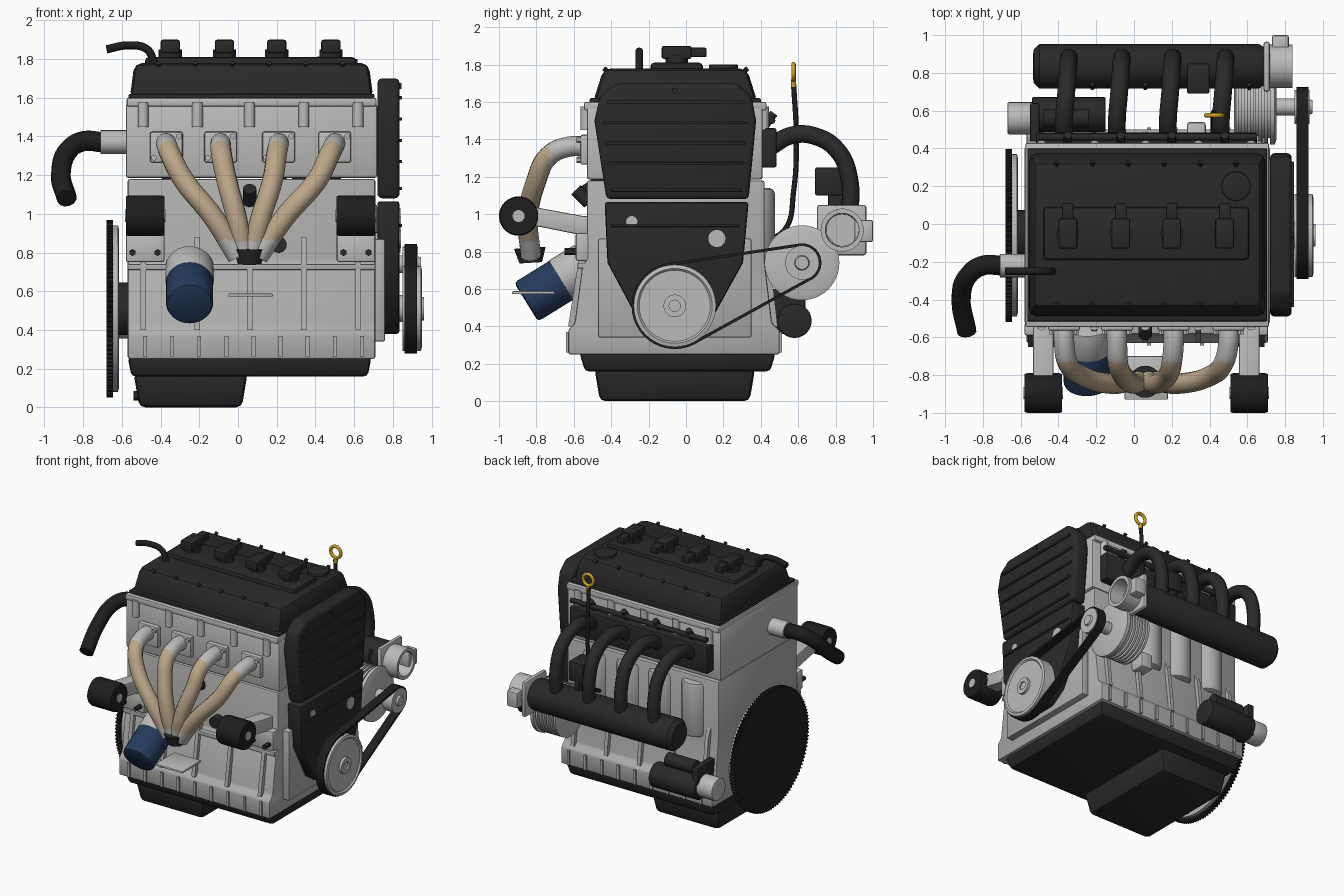
import bpy, bmesh, math
from math import sin, cos, pi
from mathutils import Vector, Matrix

if "Cube" in bpy.data.objects:
    bpy.data.objects.remove(bpy.data.objects["Cube"])

def material(name, r, g, b):
    m = bpy.data.materials.new(name)
    m.diffuse_color = (r, g, b, 1)
    m.use_nodes = True
    m.node_tree.nodes["Principled BSDF"].inputs["Base Color"].default_value = m.diffuse_color
    return m

IRON = material("cast_iron_grey", .43, .43, .42)
SILVER = material("aluminium", .50, .50, .49)
DARK = material("charcoal_plastic", .022, .022, .023)
BLACK = material("black_rubber", .013, .013, .013)
TAN = material("heat_tinted_steel", .50, .38, .25)
BLUE = material("filter_blue", .018, .045, .11)
GOLD = material("handle_yellow", .60, .35, .015)

def finish(name, bm, mat, bevel=0, seg=2):
    bmesh.ops.recalc_face_normals(bm, faces=bm.faces)
    if bevel:
        edges = [e for e in bm.edges if len(e.link_faces) == 2 and e.calc_face_angle() > .5]
        bmesh.ops.bevel(bm, geom=edges, offset=bevel, segments=seg, profile=.5, affect='EDGES', clamp_overlap=True)
    me = bpy.data.meshes.new(name)
    bm.to_mesh(me)
    bm.free()
    me.materials.append(mat)
    ob = bpy.data.objects.new(name, me)
    bpy.context.collection.objects.link(ob)
    return ob

def box(name, x, y, z, mat, bevel=.01, taper=(0, 0), flip=False):
    """Box from ranges; taper shrinks the top (or the bottom if flip)."""
    bm = bmesh.new()
    bmesh.ops.create_cube(bm, size=1)
    for v in bm.verts:
        t = v.co.z < 0 if flip else v.co.z > 0
        sx, sy = (1 if v.co.x > 0 else -1), (1 if v.co.y > 0 else -1)
        v.co = (x[v.co.x > 0] - sx * taper[0] * t, y[v.co.y > 0] - sy * taper[1] * t, z[v.co.z > 0])
    return finish(name, bm, mat, bevel)

def prism(name, pts, x0, x1, mat, bevel=0, seg=2):
    """Outline in (y, z) extruded along x."""
    bm = bmesh.new()
    a, b = ([bm.verts.new((x, p[0], p[1])) for p in pts] for x in (x0, x1))
    bm.faces.new(a)
    bm.faces.new(b)
    for i in range(len(pts)):
        j = (i + 1) % len(pts)
        bm.faces.new((a[i], a[j], b[j], b[i]))
    return finish(name, bm, mat, bevel, seg)

def lathe(name, prof, y, z, mat, n=48):
    """Profile of (x, radius) turned about the x direction at (y, z)."""
    bm = bmesh.new()
    rings = [[bm.verts.new((x, y + r * cos(2 * pi * k / n), z + r * sin(2 * pi * k / n))) for k in range(n)] for x, r in prof]
    for a, b in zip(rings, rings[1:]):
        for k in range(n):
            bm.faces.new((a[k], a[k - 1], b[k - 1], b[k]))
    bm.faces.new(rings[0])
    bm.faces.new(rings[-1])
    return finish(name, bm, mat)

def rod(name, p, q, r, mat, r2=None, n=24, bevel=0):
    p, q = Vector(p), Vector(q)
    bm = bmesh.new()
    rot = (q - p).to_track_quat('Z', 'Y').to_matrix().to_4x4()
    bmesh.ops.create_cone(bm, cap_ends=True, segments=n, radius1=r, radius2=r if r2 is None else r2,
                          depth=(q - p).length, matrix=Matrix.Translation((p + q) / 2) @ rot)
    return finish(name, bm, mat, bevel)

def tube(name, pts, r, mat, cyclic=False):
    """Round tube along a smooth path."""
    cu = bpy.data.curves.new(name, 'CURVE')
    cu.dimensions, cu.bevel_depth, cu.bevel_resolution, cu.use_fill_caps = '3D', r, 4, True
    sp = cu.splines.new('BEZIER')
    sp.resolution_u, sp.use_cyclic_u = 10, cyclic
    sp.bezier_points.add(len(pts) - 1)
    for b, p in zip(sp.bezier_points, pts):
        b.co, b.handle_left_type, b.handle_right_type = p, 'AUTO', 'AUTO'
    ob = bpy.data.objects.new(name, cu)
    bpy.context.collection.objects.link(ob)
    bpy.ops.object.select_all(action='DESELECT')
    ob.select_set(True)
    bpy.context.view_layer.objects.active = ob
    bpy.ops.object.convert(target='MESH')
    ob = bpy.context.view_layer.objects.active
    ob.data.materials.clear()
    ob.data.materials.append(mat)
    return ob

CYL = (-.35, -.07, .20, .48)            # cylinder spacing
RIB = (-.49, -.21, .06, .34, .62)
CY, CZ = -.06, .51                      # crank axis

# Block, head and pans
prism("engine_block", [(-.63, .25), (.50, .25), (.50, .38), (.46, .42), (.42, .75), (.42, 1.18), (-.53, 1.18),
                       (-.53, .76), (-.555, .72), (-.595, .42), (-.63, .38)], -.57, .71, IRON, .012)
box("cylinder_head", (-.58, .72), (-.53, .41), (1.185, 1.57), SILVER, .015)
box("head_top_rail", (-.575, .715), (-.545, .43), (1.555, 1.60), SILVER, .01)
box("oil_pan", (-.57, .69), (-.57, .48), (.16, .26), DARK, .02, (.02, .03), True)
box("oil_sump", (-.54, .05), (-.49, .37), (0, .18), DARK, .03, (.03, .03), True)
rod("drain_plug", (-.54, -.06, .06), (-.50, -.06, .06), .025, DARK, n=6)
for x in RIB:
    prism("front_case_rib", [(-.63, .40), (-.575, .75), (-.55, .88), (-.50, .88), (-.50, .40)], x - .014, x + .014, IRON)
    prism("rear_case_rib", [(.49, .40), (.45, .75), (.40, .85), (.40, .40)], x - .014, x + .014, IRON)
    for y in (-.535, .415):
        rod("head_bolt_boss", (x, y, 1.45), (x, y, 1.575), .028, SILVER)
for i in range(9):
    x = -.48 + i * .14
    for y in (-.63, .50):
        box("pan_rail_rib", (x - .01, x + .01), (y - .012, y + .012), (.26, .37), IRON, 0)
for x in CYL:
    ob = rod("cylinder_bulge", (x, .37, .72), (x, .37, 1.14), .105, IRON, bevel=.03)
box("case_upper_lip", (-.57, .71), (-.58, -.5), (.71, .74), IRON, .005)

# Valve cover with coils, cap and studs
box("valve_cover", (-.56, .70), (-.50, .385), (1.59, 1.78), DARK, .04, (.025, .06))
box("valve_cover_rim", (-.565, .705), (-.515, .40), (1.585, 1.62), DARK, .008)
box("coil_plateau", (-.48, .61), (-.19, .09), (1.75, 1.81), DARK, .02)
for x in CYL:
    rod("coil_base", (x, -.05, 1.79), (x, -.05, 1.85), .06, DARK)
    box("ignition_coil", (x - .05, x + .05), (-.13, .03), (1.83, 1.90), DARK, .012)
    box("coil_connector", (x - .03, x + .03), (.02, .11), (1.84, 1.89), DARK, .008)
for x in (-.41, -.22, -.03, .16, .35, .54):
    rod("cover_stud", (x, -.38, 1.73), (x, -.44, 1.78), .013, DARK, n=10)
    rod("cover_stud", (x, .27, 1.73), (x, .33, 1.78), .013, DARK, n=10)
rod("oil_filler_cap", (.54, .20, 1.76), (.54, .20, 1.80), .078, DARK, n=16, bevel=.006)
tube("breather_hose", [(-.68, -.25, 1.85), (-.57, -.25, 1.87), (-.47, -.25, 1.85), (-.43, -.25, 1.77)], .021, BLACK)

# Timing covers
prism("front_case_plate", [(-.47, .34), (.35, .34), (.35, .87), (-.47, .87)], .70, .76, IRON, .01)
prism("upper_timing_cover", [(-.425, 1.08), (.335, 1.08), (.375, 1.5), (.35, 1.63), (.27, 1.70), (-.37, 1.70),
                             (-.46, 1.63), (-.49, 1.5)], .72, .835, DARK, .025, 3)
prism("lower_timing_cover", [(-.435, 1.065), (.335, 1.065), (.305, .74), (.15, .46), (.03, .38), (-.15, .38),
                             (-.27, .46), (-.42, .74)], .72, .835, DARK, .015)
for z, a, b in ((1.60, -.42, .31), (1.49, -.44, .33), (1.38, -.43, .32), (1.27, -.42, .31), (1.13, -.40, .30), (.94, -.40, .29)):
    box("timing_cover_ridge", (.82, .847), (a, b), (z - .008, z + .008), DARK, .003)
rod("cover_plug", (.82, -.29, .96), (.841, -.29, .96), .03, SILVER)
rod("cover_plug", (.82, .165, .87), (.841, .165, .87), .046, SILVER)
rod("cover_plug", (.82, -.06, 1.66), (.845, -.06, 1.66), .016, DARK)

# Crank pulley, alternator and belt
AY, AZ = .62, .74
lathe("crank_pulley", [(.83, .07), (.85, .07), (.85, .22), (.945, .22), (.95, .20), (.94, .19), (.94, .06), (.96, .06), (.96, .03), (.95, .03)],
      CY, CZ, SILVER)
fins = [(.53, .14)]
for i in range(6):
    x = .54 + i * .03
    fins += [(x, .19), (x + .016, .19), (x + .016, .165), (x + .03, .165)]
fins += [(.72, .20), (.745, .20), (.755, .17), (.755, .05)]
lathe("alternator", fins, AY, AZ, SILVER)
lathe("alternator_pulley", [(.75, .045), (.85, .045), (.85, .09), (.93, .09), (.93, .04), (.945, .035)], AY, AZ, SILVER, 32)
box("alternator_bracket", (.56, .68), (.38, .55), (.68, .80), IRON, .015)
box("alternator_foot", (.28, .38), (.40, .54), (.62, .74), SILVER, .015)
d, th = math.hypot(AY - CY, AZ - CZ), math.atan2(AZ - CZ, AY - CY)
def belt_path(r1, r2):
    ph = math.acos((r1 - r2) / d)
    arc = lambda y, z, r, a, b: [(y + r * cos(a + (b - a) * i / 24), z + r * sin(a + (b - a) * i / 24)) for i in range(25)]
    return arc(CY, CZ, r1, th + ph, th + 2 * pi - ph) + arc(AY, AZ, r2, th - ph, th + ph)
bm = bmesh.new()
loops = [[bm.verts.new((x, *p)) for p in belt_path(.215 + t, .088 + t)]
         for x, t in ((.86, 0), (.86, .016), (.925, .016), (.925, 0))]
for a, b in zip(loops, loops[1:] + loops[:1]):
    for k in range(len(a)):
        bm.faces.new((a[k], a[k - 1], b[k - 1], b[k]))
finish("drive_belt", bm, BLACK)

# Flywheel with ring gear
teeth = []
for i in range(110):
    for f, r in ((0, .443), (.25, .458), (.5, .458), (.75, .443)):
        a = 2 * pi * (i + f) / 110
        teeth.append((CY + r * cos(a), CZ + r * sin(a)))
prism("ring_gear", teeth, -.68, -.645, BLACK)
lathe("flywheel", [(-.65, .43), (-.62, .43), (-.615, .41), (-.615, .1)], CY, CZ, SILVER, 64)
rod("crank_hub", (-.63, CY, CZ), (-.56, CY, CZ), .135, DARK)

# Intake: plenum, runners, throttle body
PY, PZ = .835, .92
lathe("intake_plenum", [(-.535, .06), (-.53, .09), (-.50, .118), (.66, .118), (.69, .10)], PY, PZ, DARK)
box("intake_flange", (-.52, .65), (.40, .485), (1.25, 1.46), DARK, .012)
for x in CYL:
    tube("intake_runner", [(x - .02, .45, 1.36), (x - .02, .56, 1.42), (x - .01, .68, 1.42), (x, .81, 1.34),
                           (x + .005, .875, 1.18), (x + .005, .87, .95)], .047, DARK)
    rod("fuel_injector", (x, .40, 1.44), (x, .47, 1.54), .022, DARK, n=12)
    rod("plenum_bolt", (x + .13, .72, .92), (x + .13, .74, 1.0), .012, DARK, n=8)
tube("fuel_rail", [(-.50, .46, 1.50), (.1, .46, 1.50), (.65, .46, 1.50)], .018, DARK)
box("intake_sensor", (.28, .40), (.69, .85), (1.10, 1.25), DARK, .01)
box("sensor_stem", (.32, .36), (.76, .84), (1.0, 1.12), DARK, .005)
lathe("throttle_body", [(.68, .10), (.70, .115), (.82, .115), (.84, .115), (.84, .09), (.73, .085), (.73, .01)], PY, .915, SILVER)
box("throttle_flange", (.685, .72), (.70, .965), (.78, 1.05), SILVER, .015)
box("throttle_motor", (.73, .82), (.90, 1.0), (.85, .97), SILVER, .012)

# Exhaust manifold: bare steel at the ends, tan in the middle
for x in (-.37, -.09, .21, .50):
    e = .05 + (x - .06) * .12
    ob = tube("exhaust_pipe", [(x, -.52, 1.36), (x, -.63, 1.36), (x * .95, -.735, 1.31), (x * .8 + .012, -.80, 1.18),
                               (x * .42 + .03, -.845, .98), (e, -.83, .78)], .054, TAN)
    ob.data.materials.append(SILVER)
    for f in ob.data.polygons:
        f.material_index = int((f.center.y > -.73 and f.center.z > 1.2) or f.center.z < .86)
    box("exhaust_flange", (x - .085, x + .085), (-.565, -.52), (1.265, 1.425), SILVER, .012)
    for s in (-1, 1):
        rod("flange_bolt", (x + s * .065, -.55, 1.345 + s * .055), (x + s * .065, -.585, 1.345 + s * .055), .016, SILVER, n=6)
rod("exhaust_collector", (.06, -.83, .74), (.06, -.835, .82), .06, DARK, .085)
box("exhaust_bracket", (-.05, .18), (-.93, -.70), (.572, .588), SILVER, .006)
rod("knock_sensor", (.21, -.50, .84), (.21, -.59, .84), .042, DARK)
rod("block_sensor", (.06, -.52, 1.06), (.06, -.59, 1.13), .035, DARK, n=12)

# Oil filter
rod("oil_filter_base", (-.25, -.53, .73), (-.25, -.67, .645), .125, SILVER, bevel=.01)
rod("oil_filter", (-.25, -.645, .66), (-.25, -.855, .53), .122, BLUE, n=32, bevel=.02)

# Engine mounts
for x in (-.48, .61):
    lathe("mount_bush", [(x - .10, .03), (x - .10, .10), (x - .085, .105), (x + .085, .105), (x + .10, .10), (x + .10, .03)], -.895, .99, BLACK)
    rod("mount_sleeve", (x - .105, -.895, .99), (x + .105, -.895, .99), .032, SILVER)
    prism("mount_arm", [(-.82, .94), (-.82, 1.04), (-.55, .99), (-.52, .99), (-.52, .88)], x - .055, x + .055, SILVER, .01)
    box("mount_plate", (x - .10, x + .10), (-.59, -.52), (.75, .90), SILVER, .012)
    for s in (-.065, .065):
        rod("mount_bolt", (x + s, -.58, .80), (x + s, -.65, .80), .018, DARK, n=6)

# Starter motor
rod("starter_motor", (-.54, .58, .43), (-.15, .58, .43), .092, DARK, bevel=.008)
rod("starter_nose", (-.67, .56, .44), (-.53, .56, .44), .085, SILVER, bevel=.008)
rod("starter_solenoid", (-.48, .56, .56), (-.24, .56, .56), .05, DARK)
box("starter_mount", (-.55, -.50), (.42, .64), (.36, .60), DARK, .01)

# Coolant neck and hose
rod("coolant_neck", (-.57, -.22, 1.37), (-.71, -.22, 1.37), .062, SILVER)
tube("coolant_hose", [(-.70, -.22, 1.37), (-.80, -.22, 1.375), (-.875, -.27, 1.33), (-.915, -.39, 1.21), (-.885, -.57, 1.08)], .052, BLACK)

# Dipstick
tube("dipstick_tube", [(.42, .42, .85), (.42, .53, .92), (.42, .575, 1.12), (.42, .59, 1.4), (.42, .575, 1.70)], .014, BLACK)
tube("dipstick_handle", [(.425 + .042 * cos(a * pi / 4), .575, 1.76 + .042 * sin(a * pi / 4)) for a in range(8)], .012, GOLD, True)
rod("dipstick_stem", (.425, .575, 1.68), (.425, .575, 1.72), .014, GOLD)

# Smooth shading with crisp edges
bpy.ops.object.select_all(action='SELECT')
bpy.context.view_layer.objects.active = bpy.context.scene.objects[0]
bpy.ops.object.shade_smooth_by_angle(angle=math.radians(35))
